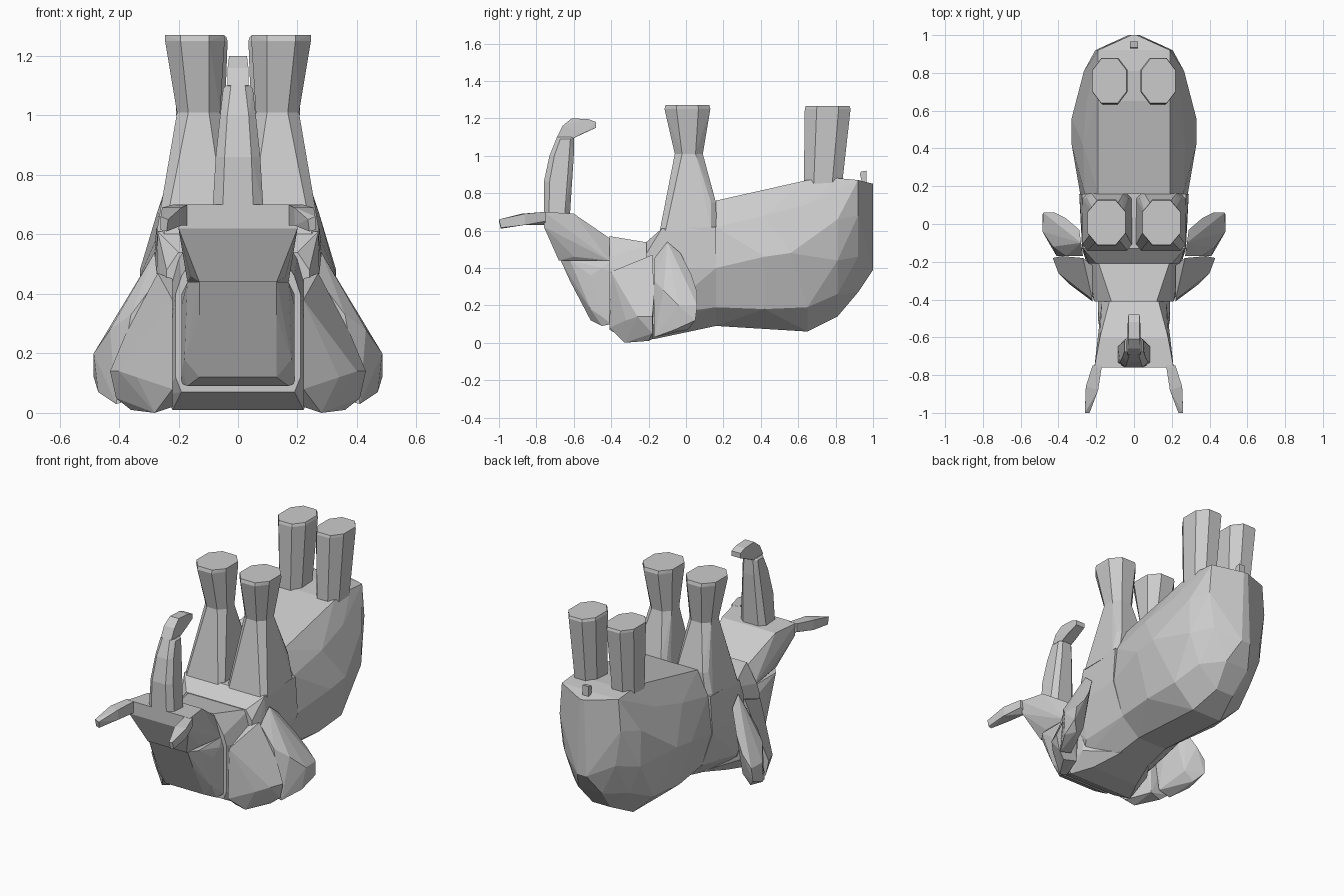
import bpy
import bmesh


def hull(name, pts, mirror=False):
    """Flat-faced convex chunk around points, optionally mirrored across x = 0."""
    bm = bmesh.new()
    for p in pts:
        bm.verts.new(p)
    res = bmesh.ops.convex_hull(bm, input=bm.verts[:])
    junk = {v for v in res["geom_interior"] + res["geom_unused"]
            if isinstance(v, bmesh.types.BMVert)}
    bmesh.ops.delete(bm, geom=list(junk), context='VERTS')
    bmesh.ops.dissolve_limit(bm, angle_limit=0.06, verts=bm.verts[:], edges=bm.edges[:])
    bmesh.ops.recalc_face_normals(bm, faces=bm.faces[:])
    me = bpy.data.meshes.new(name)
    bm.to_mesh(me)
    bm.free()
    ob = bpy.data.objects.new(name, me)
    bpy.context.collection.objects.link(ob)
    if mirror:
        m = ob.modifiers.new("Mirror", 'MIRROR')
        m.use_mirror_merge = False
    return ob


def slices(*rings):
    """Symmetric cross-sections: each ring is (y, (x, z), ...) for one half."""
    return [(s * x, r[0], z) for r in rings for x, z in r[1:] for s in (-1, 1)]


def octs(*rings, cut=0.26):
    """Horizontal chamfered rectangles: (z, x0, x1, y0, y1)."""
    pts = []
    for z, x0, x1, y0, y1 in rings:
        a, b = (x1 - x0) * cut, (y1 - y0) * cut
        pts += [(x0 + a, y0, z), (x1 - a, y0, z), (x1, y0 + b, z), (x1, y1 - b, z),
                (x1 - a, y1, z), (x0 + a, y1, z), (x0, y1 - b, z), (x0, y0 + b, z)]
    return pts


# Barrel body and rump
hull("body", slices(
    (0.16, (0.19, 0.76), (0.26, 0.62), (0.285, 0.40), (0.22, 0.19), (0.10, 0.09)),
    (0.42, (0.19, 0.82), (0.27, 0.68), (0.33, 0.46), (0.25, 0.18), (0.10, 0.07)),
    (0.56, (0.33, 0.48)),
    (0.65, (0.19, 0.87), (0.25, 0.74), (0.24, 0.19), (0.10, 0.06)),
    (0.81, (0.19, 0.88), (0.265, 0.66), (0.26, 0.44), (0.19, 0.26), (0.06, 0.14)),
    (0.92, (0.19, 0.87), (0.205, 0.68), (0.17, 0.46), (0.08, 0.27)),
    (1.00, (0.015, 0.85), (0.03, 0.68), (0.03, 0.39))))

# Shoulders
hull("shoulders", slices(
    (-0.21, (0.20, 0.54), (0.24, 0.48), (0.25, 0.25), (0.20, 0.08), (0.10, 0.03)),
    (-0.13, (0.27, 0.61), (0.275, 0.40), (0.25, 0.15)),
    (0.16, (0.275, 0.62), (0.29, 0.40), (0.22, 0.19), (0.10, 0.09)),
    (0.02, (0.11, 0.06))))

# Neck collar
hull("neck", slices(
    (-0.41, (0.12, 0.57), (0.19, 0.46), (0.21, 0.40), (0.21, 0.12), (0.19, 0.07)),
    (-0.30, (0.15, 0.55), (0.23, 0.35), (0.25, 0.06), (0.22, 0.01)),
    (-0.17, (0.20, 0.53), (0.25, 0.35), (0.24, 0.10), (0.16, 0.02)),
    (0.02, (0.10, 0.06))))

# Skull
hull("skull", slices(
    (-0.67, (0.13, 0.44)),
    (-0.62, (0.17, 0.44), (0.13, 0.33)),
    (-0.51, (0.19, 0.36), (0.18, 0.18), (0.13, 0.12)),
    (-0.45, (0.19, 0.40), (0.19, 0.14), (0.17, 0.09)),
    (-0.40, (0.17, 0.44), (0.19, 0.38), (0.19, 0.10))))

# Muzzle, flaring towards the tusks
hull("muzzle", slices(
    (-0.76, (0.21, 0.70), (0.20, 0.62)),
    (-0.74, (0.12, 0.57)),
    (-0.68, (0.13, 0.44)),
    (-0.60, (0.18, 0.69), (0.16, 0.46)),
    (-0.41, (0.13, 0.56), (0.17, 0.44))))

# Trunk and curled tip
hull("trunk", octs(
    (0.69, -0.085, 0.085, -0.76, -0.62),
    (0.86, -0.075, 0.075, -0.76, -0.61),
    (1.00, -0.06, 0.06, -0.73, -0.60),
    (1.09, -0.05, 0.05, -0.69, -0.60),
    (1.10, -0.04, 0.04, -0.69, -0.60), cut=0.2))
hull("trunk_tip", slices(
    (-0.69, (0.035, 1.10)), (-0.66, (0.035, 1.16)), (-0.61, (0.03, 1.20)),
    (-0.61, (0.035, 1.09)), (-0.52, (0.03, 1.195)), (-0.48, (0.03, 1.18)),
    (-0.48, (0.03, 1.15)), (-0.55, (0.035, 1.12))))

# Tusks: two tapering segments
mid = [(x, y, z) for x, y in ((0.19, -0.88), (0.255, -0.86)) for z in (0.63, 0.69)]
hull("tusk_base", mid + [(0.17, -0.75, 0.70), (0.22, -0.75, 0.70),
                         (0.22, -0.75, 0.65), (0.17, -0.75, 0.63)], True)
hull("tusk_tip", mid + [(0.235, -1.0, 0.65), (0.26, -1.0, 0.66),
                        (0.24, -0.99, 0.61), (0.26, -0.99, 0.615)], True)

# Front legs spreading into the chest, and flared feet
hull("front_leg", octs((1.01, 0.06, 0.205, -0.06, 0.09)) + octs(
    (0.60, 0.01, 0.275, -0.14, 0.165),
    (0.75, 0.035, 0.245, -0.105, 0.16), cut=0.1), True)
hull("front_foot", octs(
    (1.01, 0.06, 0.205, -0.06, 0.09),
    (1.25, 0.045, 0.245, -0.115, 0.13),
    (1.27, 0.045, 0.245, -0.11, 0.125)), True)

# Hind legs
hull("hind_leg", octs(
    (0.85, 0.05, 0.20, 0.63, 0.835),
    (1.25, 0.035, 0.22, 0.635, 0.88),
    (1.265, 0.04, 0.22, 0.64, 0.875)), True)

# Ears: front lobe and swept-back rear lobe
hull("ear_front", [
    (0.22, -0.40, 0.38), (0.22, -0.41, 0.08), (0.22, -0.22, 0.45), (0.27, -0.18, 0.47),
    (0.22, -0.34, 0.02), (0.28, -0.33, 0.0), (0.36, -0.20, 0.01), (0.28, -0.18, 0.02),
    (0.34, -0.32, 0.12), (0.40, -0.26, 0.14), (0.43, -0.18, 0.14), (0.38, -0.17, 0.26),
    (0.31, -0.30, 0.25), (0.41, -0.18, 0.05)], True)
hull("ear_rear", [
    (0.28, -0.10, 0.54), (0.27, -0.17, 0.45), (0.29, -0.03, 0.48), (0.36, 0.03, 0.36),
    (0.42, 0.06, 0.27), (0.48, 0.06, 0.20), (0.485, 0.05, 0.12), (0.44, 0.01, 0.07),
    (0.41, -0.17, 0.03), (0.47, -0.06, 0.07), (0.485, -0.04, 0.20), (0.43, -0.12, 0.28),
    (0.36, -0.17, 0.33), (0.33, -0.17, 0.05), (0.38, 0.0, 0.12)], True)

# Stubby tail
hull("tail", [(x, y, z) for x in (-0.02, 0.02) for y, z in
              ((0.93, 0.90), (0.965, 0.92), (0.935, 0.915), (0.94, 0.86), (0.965, 0.86))])
